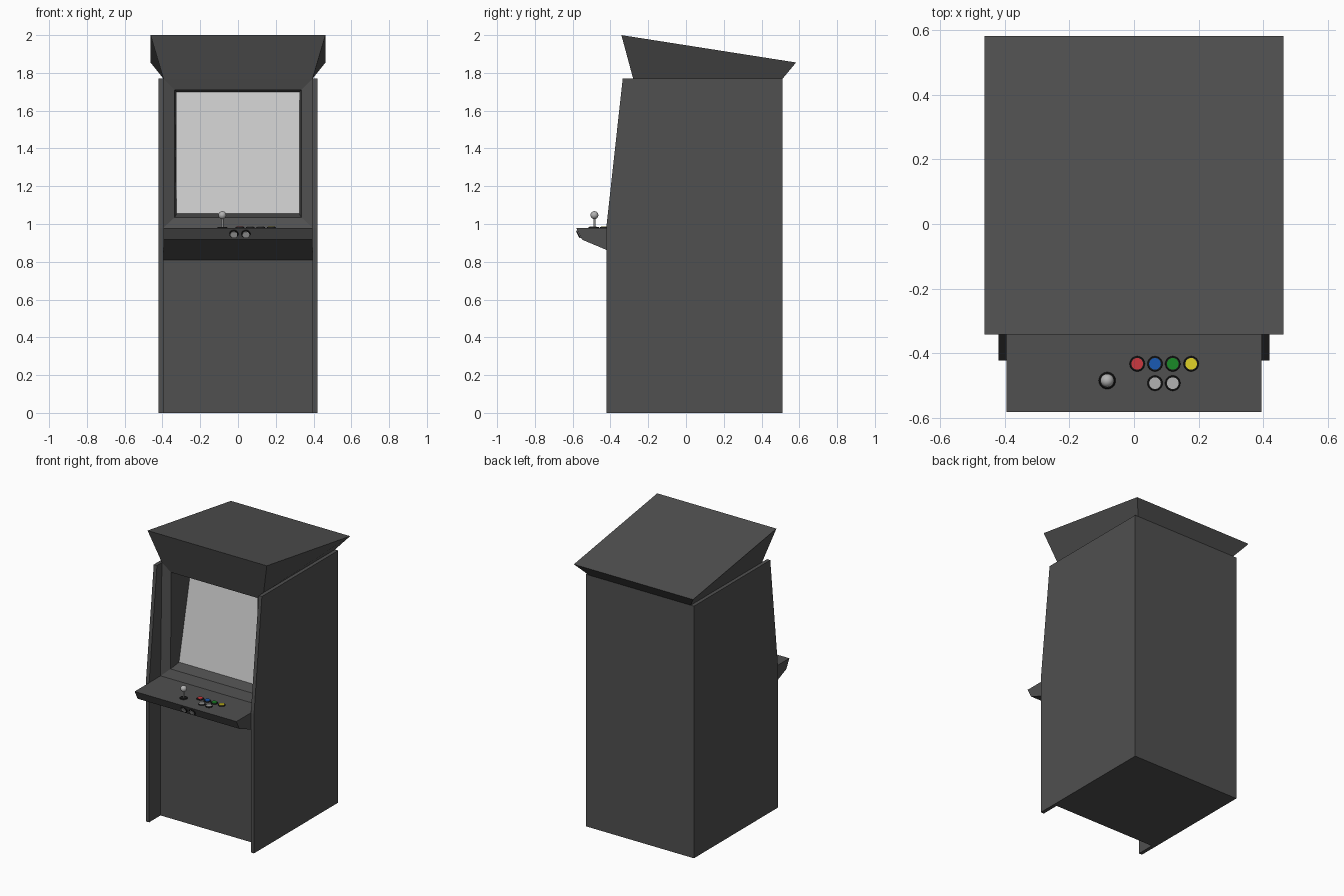
import bpy, bmesh
from mathutils import Vector

if "Cube" in bpy.data.objects:
    bpy.data.objects.remove(bpy.data.objects["Cube"])


def mat(name, r, g, b):
    m = bpy.data.materials.new(name)
    m.diffuse_color = (r, g, b, 1)
    m.use_nodes = True
    m.node_tree.nodes["Principled BSDF"].inputs["Base Color"].default_value = m.diffuse_color
    return m


CASE = mat("dark_case", 0.08, 0.08, 0.08)
BLACK = mat("black_plastic", 0.01, 0.01, 0.01)
GLASS = mat("screen_grey", 0.55, 0.55, 0.55)
LIGHT = mat("light_grey", 0.45, 0.45, 0.45)
RED = mat("red", 0.6, 0.04, 0.05)
BLUE = mat("blue", 0.01, 0.1, 0.45)
GREEN = mat("green", 0.01, 0.25, 0.02)
YELLOW = mat("yellow", 0.75, 0.65, 0.02)


def finish(name, bm, material, smooth=False):
    bmesh.ops.recalc_face_normals(bm, faces=bm.faces)
    me = bpy.data.meshes.new(name)
    bm.to_mesh(me)
    bm.free()
    me.materials.append(material)
    ob = bpy.data.objects.new(name, me)
    bpy.context.collection.objects.link(ob)
    if smooth:
        bpy.context.view_layer.objects.active = ob
        ob.select_set(True)
        bpy.ops.object.shade_smooth_by_angle()
        ob.select_set(False)
    return ob


def loft(name, rings, material, cap_end=True):
    """Skin a row of matching point rings, capped at the start and optionally the end."""
    bm = bmesh.new()
    rows = [[bm.verts.new(p) for p in ring] for ring in rings]
    n = len(rows[0])
    for a, b in zip(rows, rows[1:]):
        for i in range(n):
            j = (i + 1) % n
            bm.faces.new((a[i], a[j], b[j], b[i]))
    bm.faces.new(rows[0])
    if cap_end:
        bm.faces.new(rows[-1])
    return finish(name, bm, material)


def extrude_x(name, profile, x0, x1, material=CASE):
    return loft(name, [[(x, y, z) for y, z in profile] for x in (x0, x1)], material)


def upright(x, y0, z0, y1, z1):
    """Rectangle facing the front, leaning from (y0, z0) to (y1, z1)."""
    return [(-x, y0, z0), (x, y0, z0), (x, y1, z1), (-x, y1, z1)]


def rod(name, base, axis, r, h, material, r2=None):
    axis = Vector(axis).normalized()
    m = axis.to_track_quat('Z', 'Y').to_matrix().to_4x4()
    m.translation = Vector(base) + axis * h / 2
    bm = bmesh.new()
    bmesh.ops.create_cone(bm, cap_ends=True, segments=24, radius1=r,
                          radius2=r if r2 is None else r2, depth=h, matrix=m)
    return finish(name, bm, material, True)


def button(name, base, axis, material):
    rod(name + "_ring", base, axis, 0.024, 0.006, BLACK, 0.022)
    rod(name + "_cap", base, axis, 0.018, 0.009, material)


# Side panels
SIDE = [(-0.422, 0), (0.512, 0), (0.512, 1.77), (-0.335, 1.77), (-0.422, 0.98)]
for s, label in ((-1, "left"), (1, "right")):
    extrude_x(label + "_side_panel", SIDE, s * 0.395, s * 0.42)

# Lower cabinet
extrude_x("lower_cabinet", [(-0.295, 0), (0.512, 0), (0.512, 0.98), (-0.295, 0.98)], -0.395, 0.395)

# Upper cabinet with sloped frame and recess around the screen
recess = upright(0.325, -0.19, 1.055, -0.05, 1.70)
loft("upper_cabinet", [
    upright(0.395, 0.512, 0.98, 0.512, 1.77),
    upright(0.395, -0.295, 0.98, -0.28, 1.77),
    upright(0.335, -0.27, 1.035, -0.263, 1.71),
    recess], CASE, cap_end=False)

# Screen
bm = bmesh.new()
bm.faces.new([bm.verts.new(p) for p in recess])
finish("screen", bm, GLASS)

# Flared head box with sloping top
loft("head_box", [
    [(-0.395, -0.28, 1.77), (0.395, -0.28, 1.77), (0.395, 0.512, 1.77), (-0.395, 0.512, 1.77)],
    [(-0.463, -0.342, 2.0), (0.463, -0.342, 2.0), (0.463, 0.583, 1.855), (-0.463, 0.583, 1.855)],
], CASE)

# Control shelf
extrude_x("control_shelf", [(-0.295, 0.98), (-0.582, 0.98), (-0.55, 0.917), (-0.295, 0.81)],
          -0.395, 0.395)

# Shelf buttons
UP = (0, 0, 1)
for name, x, y, m in (("red_button", 0.01, -0.433, RED), ("blue_button", 0.065, -0.433, BLUE),
                      ("green_button", 0.12, -0.433, GREEN), ("yellow_button", 0.177, -0.433, YELLOW),
                      ("left_grey_button", 0.065, -0.493, LIGHT),
                      ("right_grey_button", 0.12, -0.493, LIGHT)):
    button(name, (x, y, 0.979), UP, m)

# Start buttons on the sloped front edge
for name, x in (("first_start_button", -0.022), ("second_start_button", 0.042)):
    button(name, (x, -0.566, 0.947), (0, -0.89, -0.45), LIGHT)

# Joystick
JX, JY = -0.083, -0.485
rod("joystick_base", (JX, JY, 0.979), UP, 0.027, 0.006, BLACK, 0.023)
rod("joystick_stem", (JX, JY, 0.98), UP, 0.005, 0.055, LIGHT)
bm = bmesh.new()
bmesh.ops.create_uvsphere(bm, u_segments=20, v_segments=12, radius=0.021)
bmesh.ops.translate(bm, verts=bm.verts, vec=(JX, JY, 1.047))
finish("joystick_ball", bm, LIGHT, True)
